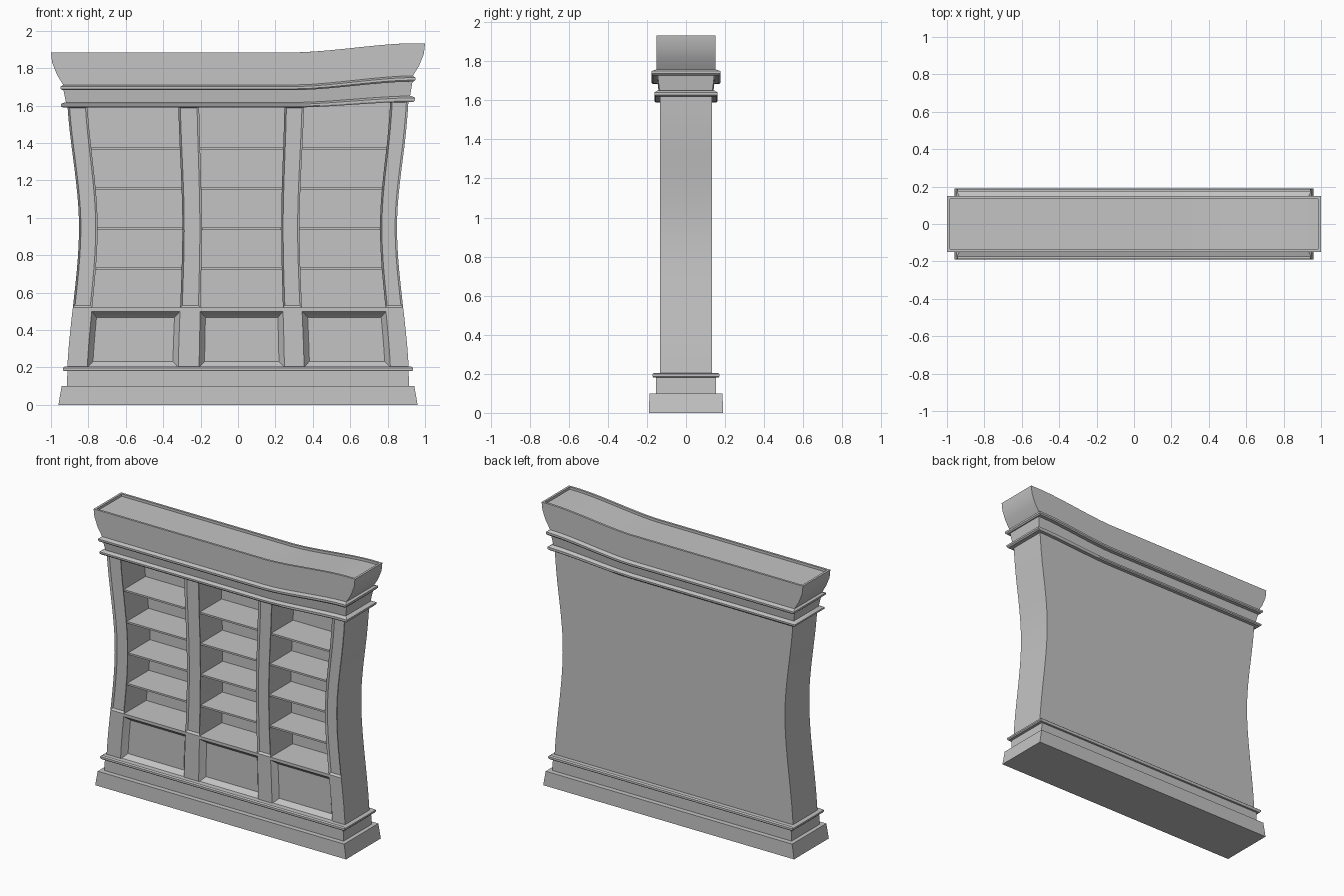
import bpy, bmesh, math
from mathutils import Matrix, Vector

cube = bpy.data.objects.get("Cube")
if cube:
    bpy.data.objects.remove(cube)

grey = bpy.data.materials.new("plain_grey")
grey.use_nodes = True
COLOUR = (0.55, 0.55, 0.55, 1)
grey.diffuse_color = COLOUR
grey.node_tree.nodes["Principled BSDF"].inputs["Base Color"].default_value = COLOUR

FRONT, BACK, BACK_IN = -0.133, 0.133, 0.11
BODY_LOW, BODY_TOP, SHELF_LOW = 0.2, 1.6, 0.52


def clamp(t):
    return max(0.0, min(1.0, t))


def ease(t):
    t = clamp(t)
    return t * t * (3 - 2 * t)


def half_width(z):
    # pinched waist of the case
    t = (0.95 - z) / 0.85 if z < 0.95 else (z - 0.95) / 0.75
    return 0.85 + 0.065 * ease(t)


def lift(x, z):
    # upswept end of the cornice
    t = (x - 0.34) / 0.56
    return 0.048 * (0.5 * clamp(t) + 0.5 * ease(t)) * clamp((z - 1.4) / 0.3)


def finish(bm, name, pinch):
    for v in bm.verts:
        x, y, z = v.co
        if pinch:
            x *= half_width(z)
        v.co = (x, y, z + lift(x, z))
    bmesh.ops.recalc_face_normals(bm, faces=bm.faces)
    mesh = bpy.data.meshes.new(name)
    bm.to_mesh(mesh)
    bm.free()
    mesh.materials.append(grey)
    mesh.shade_smooth()
    mesh.set_sharp_from_angle(angle=math.radians(20))
    obj = bpy.data.objects.new(name, mesh)
    bpy.context.collection.objects.link(obj)
    return obj


def cut(bm, co, normal):
    bmesh.ops.bisect_plane(bm, geom=bm.verts[:] + bm.edges[:] + bm.faces[:],
                           plane_co=co, plane_no=normal)


Z_CUTS = [SHELF_LOW + 0.0675 * k for k in range(-4, 16)] + [0.5]


def case_box(name, x0, x1, y0, y1, z0, z1, x_cuts=(), inset=None):
    """Box in case widths (1 = outer side); inset = (z_min, z_max, steps)."""
    bm = bmesh.new()
    size = Vector((x1 - x0, y1 - y0, z1 - z0))
    mid = Vector((x0 + x1, y0 + y1, z0 + z1)) / 2
    bmesh.ops.create_cube(bm, size=1, matrix=Matrix.Translation(mid) @ Matrix.Diagonal((*size, 1)))
    for z in Z_CUTS:
        if z0 + 0.004 < z < z1 - 0.004:
            cut(bm, (0, 0, z), (0, 0, 1))
    for x in x_cuts:
        cut(bm, (x, 0, 0), (1, 0, 0))
    if inset:
        low, high, steps = inset
        bm.normal_update()
        faces = [f for f in bm.faces if f.normal.y < -0.9
                 and low < f.calc_center_median().z < high]
        for thickness, depth in steps:
            bmesh.ops.inset_region(bm, faces=faces, thickness=thickness,
                                   depth=-depth, use_even_offset=True)
    return finish(bm, name, True)


def moulding(name, rings, divisions=24):
    """Stack of rectangular rings (half x, half y, z), capped at both ends."""
    bm = bmesh.new()
    n = divisions + 1
    us = [2 * i / divisions - 1 for i in range(n)]
    loops = []
    for hx, hy, z in rings:
        loops.append([bm.verts.new((u * hx, -hy, z)) for u in us]
                     + [bm.verts.new((u * hx, hy, z)) for u in reversed(us)])
    for a, b in zip(loops, loops[1:]):
        for i in range(2 * n):
            j = (i + 1) % (2 * n)
            bm.faces.new((a[i], a[j], b[j], b[i]))
    for loop in (loops[0], loops[-1]):
        for i in range(divisions):
            bm.faces.new((loop[i], loop[i + 1], loop[-2 - i], loop[-1 - i]))
    return finish(bm, name, False)


# plinth with its bead
moulding("plinth", [
    (0.96, 0.19, 0), (0.943, 0.187, 0.1), (0.915, 0.153, 0.1), (0.912, 0.153, 0.18),
    (0.93, 0.167, 0.18), (0.936, 0.171, 0.187), (0.936, 0.171, 0.198), (0.925, 0.163, 0.205)])

# cornice: two beads, flared neck, crown and sunken top
moulding("cornice", [
    (0.938, 0.157, 1.59), (0.947, 0.162, 1.597), (0.947, 0.162, 1.608), (0.93, 0.145, 1.616),
    (0.92, 0.136, 1.617), (0.933, 0.145, 1.683), (0.94, 0.17, 1.683), (0.948, 0.176, 1.69),
    (0.948, 0.176, 1.702), (0.935, 0.15, 1.711), (0.968, 0.15, 1.765), (0.994, 0.15, 1.83),
    (1, 0.15, 1.885), (0.985, 0.135, 1.885), (0.985, 0.135, 1.868)])

# back board
case_box("back_board", -1, 1, BACK_IN, BACK, BODY_LOW, BODY_TOP,
         x_cuts=[i / 10 for i in range(-9, 10)])

# uprights with sunken fronts, filling the space between the bays
BAYS = {"right": (-0.883, -0.35), "middle": (-0.228, 0.272), "left": (0.387, 0.893)}
edges = [-1] + [x for bay in BAYS.values() for x in bay] + [1]
UPRIGHTS = ("right_side", "right_pillar", "left_pillar", "left_side")
for name, x0, x1 in zip(UPRIGHTS, edges[::2], edges[1::2]):
    case_box(name, x0, x1, FRONT, BACK_IN, BODY_LOW, BODY_TOP,
             inset=(SHELF_LOW, BODY_TOP, [(0.012, 0.012)]))

# cabinets with bevelled panels, and shelves
for side, (x0, x1) in BAYS.items():
    case_box(side + "_cabinet", x0, x1, FRONT, BACK_IN, BODY_LOW, SHELF_LOW,
             inset=(BODY_LOW, 0.5, [(0.024, 0.03), (0.008, 0.008)]))
    for k in range(1, 5):
        top = SHELF_LOW + 0.214 * k
        case_box(f"{side}_shelf_{k}", x0, x1, FRONT + 0.006, BACK_IN, top - 0.012, top)
